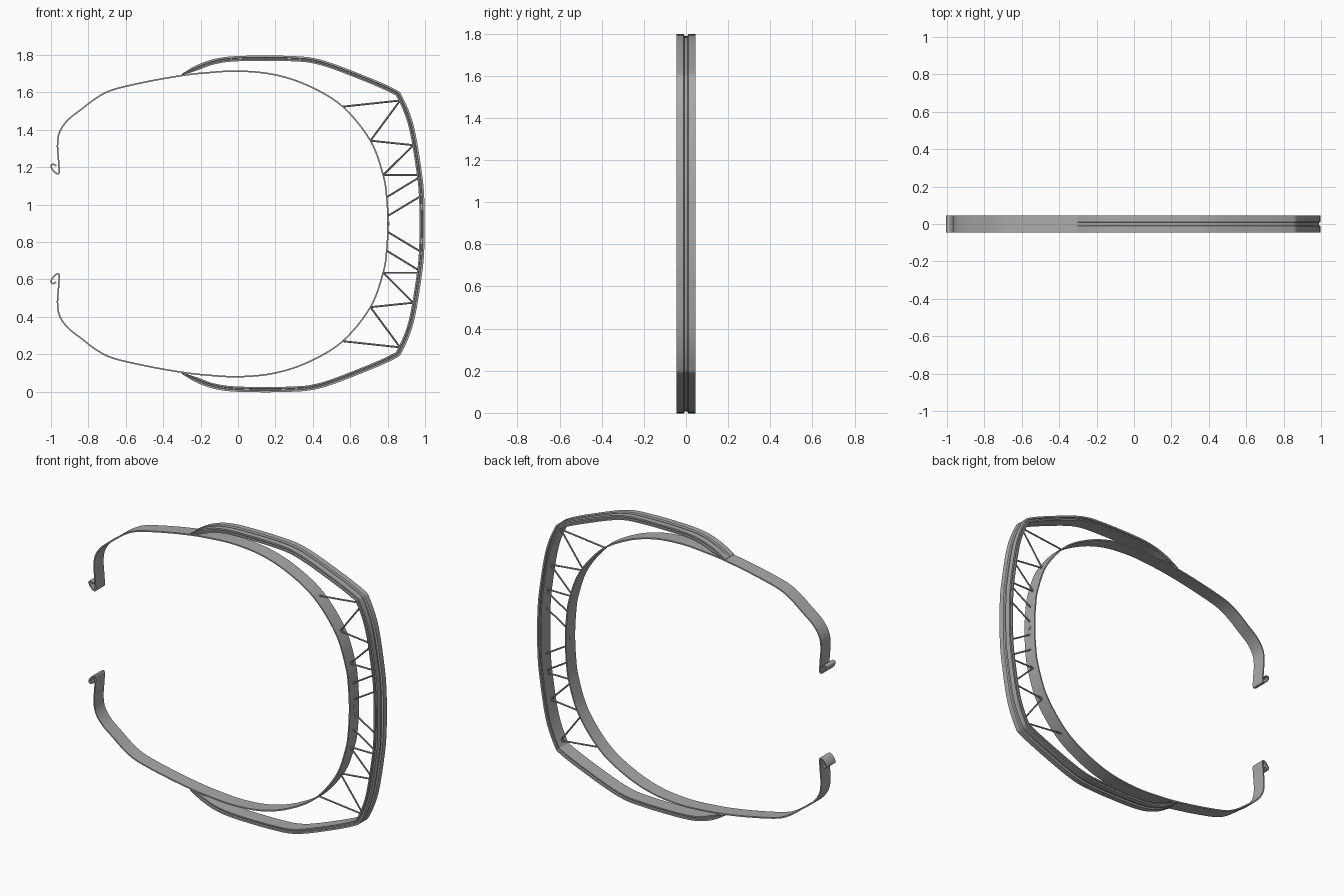
import bpy, bmesh, math
from mathutils import Vector

cube = bpy.data.objects.get("Cube")
if cube:
    bpy.data.objects.remove(cube, do_unlink=True)

MID = 0.897    # height of the mirror plane
HALF = 0.045   # half the depth of the bands

grey = bpy.data.materials.new("plain grey")
grey.use_nodes = True
colour = (0.4, 0.4, 0.4, 1)
grey.diffuse_color = colour
grey.node_tree.nodes["Principled BSDF"].inputs["Base Color"].default_value = colour


def smooth(points, steps=6):
    """Catmull-Rom curve through the points."""
    p = [Vector(q) for q in points]
    p = [2 * p[0] - p[1]] + p + [2 * p[-1] - p[-2]]
    out = []
    for a, b, c, d in zip(p, p[1:], p[2:], p[3:]):
        for i in range(steps):
            t = i / steps
            out.append(0.5 * (2 * b + (c - a) * t + (2 * a - 5 * b + 4 * c - d) * t * t
                              + (3 * b - a - 3 * c + d) * t ** 3))
    return out + [p[-2]]


def mirrored(points):
    """Upper half, ending on the mirror plane, continued into the lower half."""
    return points + [(x, 2 * MID - z) for x, z in reversed(points[:-1])]


def finish(name, bm):
    bmesh.ops.recalc_face_normals(bm, faces=bm.faces)
    mesh = bpy.data.meshes.new(name)
    bm.to_mesh(mesh)
    bm.free()
    ob = bpy.data.objects.new(name, mesh)
    bpy.context.collection.objects.link(ob)
    mesh.materials.append(grey)
    bpy.ops.object.select_all(action='DESELECT')
    ob.select_set(True)
    bpy.context.view_layer.objects.active = ob
    bpy.ops.object.shade_smooth_by_angle(angle=math.radians(30))
    return ob


def sweep(name, path, profile, taper=0):
    """Sweep an (outward, depth) profile along an x-z path."""
    bm = bmesh.new()
    rings = []
    last = len(path) - 1
    for i, p in enumerate(path):
        tangent = (path[min(i + 1, last)] - path[max(i - 1, 0)]).normalized()
        out = Vector((-tangent.y, tangent.x))
        size = min(1, 0.3 + 0.7 * min(i, last - i) / taper) if taper else 1
        rings.append([bm.verts.new((p.x + out.x * o * size, y, p.y + out.y * o * size))
                      for o, y in profile])
    n = len(profile)
    for r, s in zip(rings, rings[1:]):
        for k in range(n):
            bm.faces.new((r[k], r[(k + 1) % n], s[(k + 1) % n], s[k]))
    bm.faces.new(rings[0])
    bm.faces.new(rings[-1])
    return finish(name, bm)


# Inner band with hooked ends
band = [(-.972, 1.207), (-.988, 1.216), (-1.0, 1.207), (-.988, 1.182), (-.966, 1.165),
        (-.956, 1.175), (-.96, 1.243), (-.965, 1.323), (-.953, 1.39), (-.91, 1.452),
        (-.837, 1.51), (-.75, 1.575), (-.66, 1.617), (-.473, 1.66), (-.3, 1.69),
        (-.18, 1.704), (0, 1.714), (.195, 1.695), (.38, 1.634), (.56, 1.524),
        (.708, 1.342), (.776, 1.158), (.795, 1.04), (.802, MID)]
T = 0.004
sweep("inner_band", smooth(mirrored(band)), [(-T, -HALF), (T, -HALF), (T, HALF), (-T, HALF)])

# Outer bumper: grooved on its outer face and along both edges
bumper = [(-.3, 1.694), (-.23, 1.727), (-.125, 1.765), (.01, 1.781), (.275, 1.781),
          (.436, 1.762), (.65, 1.685), (.825, 1.609), (.868, 1.568), (.927, 1.415),
          (.97, 1.163), (.982, 1.03), (.984, MID)]
W = 0.014
front_half = [(-W, -HALF), (-.006, -HALF), (-.004, -.036), (.002, -.036), (.004, -HALF),
              (W, -HALF), (W, -.011), (.005, -.007)]
profile = front_half + [(o, -y) for o, y in reversed(front_half)]
sweep("outer_bumper", smooth(mirrored(bumper)), profile, taper=7)

# Zigzag struts between band and bumper
struts = [((.56, 1.524), (.868, 1.557)), ((.708, 1.342), (.866, 1.556)),
          ((.708, 1.342), (.938, 1.318)), ((.776, 1.158), (.937, 1.318)),
          ((.776, 1.158), (.97, 1.158)), ((.795, 1.04), (.972, 1.148)),
          ((.801, .94), (.978, 1.046))]
for side, flip in (("upper", 1), ("lower", -1)):
    for i, ends in enumerate(struts, 1):
        a, b = (Vector((x, 0, MID + flip * (z - MID))) for x, z in ends)
        bm = bmesh.new()
        bmesh.ops.create_cone(bm, cap_ends=True, segments=10, radius1=.005, radius2=.005,
                              depth=(b - a).length)
        turn = (b - a).to_track_quat('Z', 'Y').to_matrix().to_4x4()
        turn.translation = (a + b) / 2
        bm.transform(turn)
        finish(f"{side}_strut_{i}", bm)

# Small stud through the middle of the band
bm = bmesh.new()
bmesh.ops.create_cube(bm, size=1)
bmesh.ops.scale(bm, verts=bm.verts, vec=(.014, .018, .018))
bmesh.ops.translate(bm, verts=bm.verts, vec=(.803, 0, MID))
finish("centre_stud", bm)
